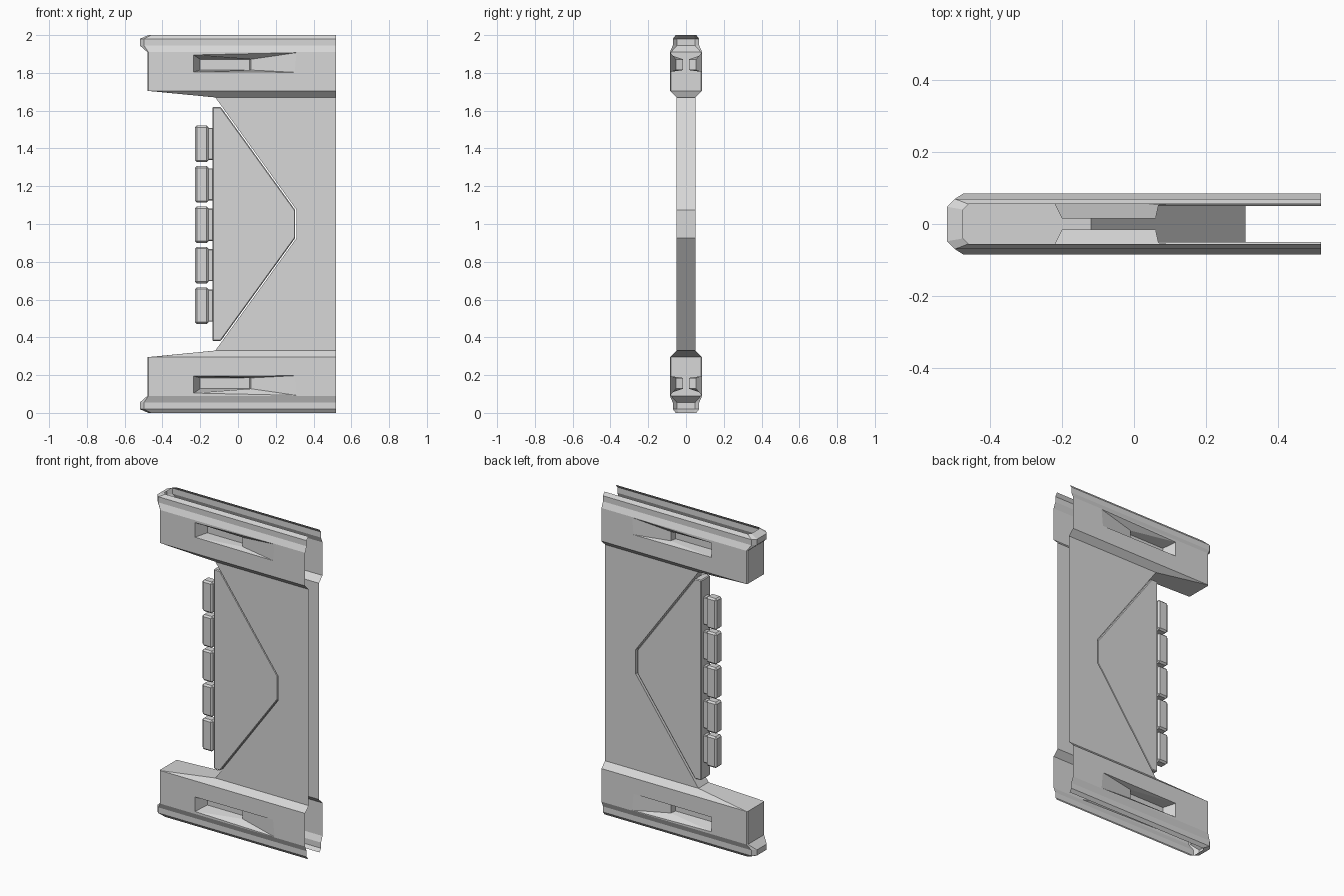
import bpy
import bmesh

cube = bpy.data.objects.get("Cube")
if cube:
    bpy.data.objects.remove(cube, do_unlink=True)

grey = bpy.data.materials.new("light_grey")
grey.use_nodes = True
grey.diffuse_color = (0.68, 0.68, 0.68, 1)
grey.node_tree.nodes["Principled BSDF"].inputs["Base Color"].default_value = grey.diffuse_color


def add_object(name, bm, location):
    mesh = bpy.data.meshes.new(name)
    bm.to_mesh(mesh)
    bm.free()
    mesh.materials.append(grey)
    obj = bpy.data.objects.new(name, mesh)
    obj.location = location
    bpy.context.collection.objects.link(obj)
    return obj


def bevel(obj, width):
    mod = obj.modifiers.new("edge_bevel", 'BEVEL')
    mod.width = width
    mod.segments = 1


def add_box(name, size, location, width):
    bm = bmesh.new()
    bmesh.ops.create_cube(bm, size=1)
    bmesh.ops.scale(bm, vec=size, verts=bm.verts)
    bevel(add_object(name, bm, location), width)


# Outer shell: the front upper quarter, mirrored to the back and the bottom
RIGHT = 0.52
bm = bmesh.new()


def face(*points):
    return bm.faces.new([bm.verts.new(p) for p in points])


def row(x, depth, z, chamfer):
    return [(x, 0, z), (x, chamfer - depth, z), (x + chamfer, -depth, z), (RIGHT, -depth, z)]


rows = [
    row(-0.475, 0.055, 1.0, 0.015),
    row(-0.52, 0.07, 0.98, 0.022),
    row(-0.52, 0.07, 0.945, 0.022),
    row(-0.48, 0.085, 0.91, 0.006),
    row(-0.48, 0.085, 0.705, 0.006),
]
for upper, lower in zip(rows, rows[1:]):
    spans = 2 if lower is rows[-1] else 3
    for i in range(spans):
        face(upper[i], lower[i], lower[i + 1], upper[i + 1])

# Bracket face around the tapered recess
top, low = rows[3], rows[4]
outer = [top[2], low[2], low[3], top[3]]
hole = [(x, -0.085, z) for x, z in
        [(-0.235, 0.895), (-0.235, 0.805), (0.30, 0.803), (0.31, 0.907)]]
for i in range(4):
    j = (i + 1) % 4
    face(outer[i], outer[j], hole[j], hole[i])

# Recess floor, step, ramp and walls
floor = [(x, -0.015, z) for x, z in
         [(-0.2, 0.872), (-0.2, 0.815), (0.06, 0.815), (0.06, 0.872)]]
ramp_low, ramp_top = (0.068, -0.052, 0.815), (0.068, -0.052, 0.872)
face(*floor)
face(hole[0], hole[1], floor[1], floor[0])
face(floor[3], floor[2], ramp_low, ramp_top)
face(ramp_top, ramp_low, hole[2], hole[3])
face(hole[0], floor[0], floor[3], ramp_top)
face(hole[0], ramp_top, hole[3])
face(hole[1], ramp_low, floor[2], floor[1])
face(hole[1], hole[2], ramp_low)

# Bracket underside and the slope down to the panel
inner = (-0.12, -0.05, 0.67)
inner_mid = (-0.12, 0, 0.67)
panel_end = (RIGHT, -0.05, 0.67)
face(low[0], inner_mid, inner, low[1])
face(low[1], inner, low[2])
face(low[2], inner, panel_end, low[3])

# Flat panel with its angled cutout and the walls across it
tip, tip_mid = (0.31, -0.05, 0.075), (0.31, -0.05, 0)
face(inner, tip, tip_mid, (RIGHT, -0.05, 0), panel_end)
face(inner_mid, (0.31, 0, 0.075), tip, inner)
face((0.31, 0, 0.075), (0.31, 0, 0), tip_mid, tip)

bmesh.ops.remove_doubles(bm, verts=bm.verts, dist=0.0001)
bmesh.ops.recalc_face_normals(bm, faces=bm.faces)
bm.faces.ensure_lookup_table()
panel = max(bm.faces, key=lambda f: f.calc_area())
if panel.normal.y > 0:
    bmesh.ops.reverse_faces(bm, faces=bm.faces)
shell = add_object("outer_shell", bm, (0, 0, 1))
mirror = shell.modifiers.new("mirror", 'MIRROR')
mirror.use_axis = (False, True, True)
mirror.use_clip = True

# Wedge insert filling the angled cutout
bm = bmesh.new()
outline = [(-0.135, 0.62), (-0.092, 0.62), (0.303, 0.074)]
outline += [(x, -z) for x, z in reversed(outline)]
base = face(*[(x, -0.045, z) for x, z in outline])
result = bmesh.ops.extrude_face_region(bm, geom=[base])
moved = [v for v in result["geom"] if isinstance(v, bmesh.types.BMVert)]
bmesh.ops.translate(bm, vec=(0, 0.09, 0), verts=moved)
bmesh.ops.recalc_face_normals(bm, faces=bm.faces)
bevel(add_object("wedge_insert", bm, (0, 0, 1)), 0.005)

# Column of blocks on short necks
for i in range(5):
    z = 0.568 + i * 0.214
    add_box(f"edge_block_{i + 1}", (0.072, 0.06, 0.194), (-0.192, 0, z), 0.01)
    add_box(f"block_neck_{i + 1}", (0.045, 0.042, 0.17), (-0.147, 0, z), 0.004)
